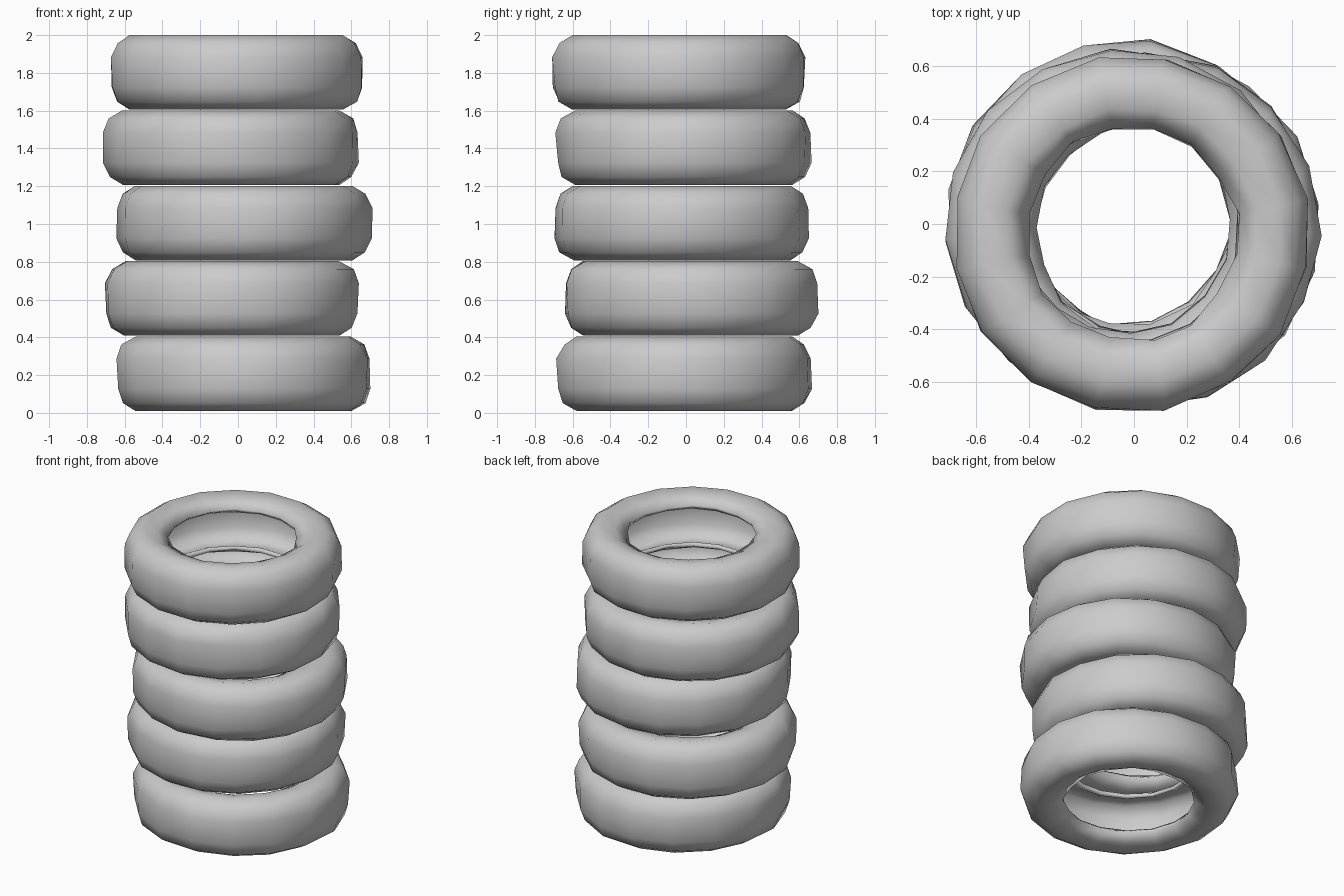
import bpy, bmesh, math, random

if "Cube" in bpy.data.objects:
    bpy.data.objects.remove(bpy.data.objects["Cube"])

random.seed(4)
SIDES = 16

# Closed cross-section of one hollow tyre: (radius, height from tyre middle, jitter)
upper_outer = [(0.675, 0.08, 0.008), (0.645, 0.155, 0.008), (0.575, 0.197, 0.004),
               (0.48, 0.18, 0.008), (0.405, 0.14, 0.012)]
upper_inner = [(0.42, 0.115, 0.006), (0.50, 0.155, 0.006),
               (0.575, 0.15, 0.004), (0.62, 0.08, 0.004)]
upper = upper_outer + upper_inner
PROFILE = upper + [(r, -z, j) for r, z, j in reversed(upper)]


def make_tyre(name, cx, cy, cz, turn):
    bm = bmesh.new()
    rings = []
    for i in range(SIDES):
        a = turn + 2 * math.pi * i / SIDES
        ring = []
        for r, z, j in PROFILE:
            # slightly battered rubber
            rr = r + random.uniform(-j, j)
            aa = a + random.uniform(-j, j) * 2
            ring.append(bm.verts.new((rr * math.cos(aa), rr * math.sin(aa), z)))
        rings.append(ring)
    n = len(PROFILE)
    for i in range(SIDES):
        p, q = rings[i], rings[(i + 1) % SIDES]
        for k in range(n):
            m = (k + 1) % n
            bm.faces.new((p[k], q[k], q[m], p[m]))
    bmesh.ops.recalc_face_normals(bm, faces=bm.faces[:])
    for f in bm.faces:
        f.smooth = True
    mesh = bpy.data.meshes.new(name)
    bm.to_mesh(mesh)
    bm.free()
    ob = bpy.data.objects.new(name, mesh)
    ob.location = (cx, cy, cz)
    bpy.context.collection.objects.link(ob)
    return ob


# Stack from the ground up, each tyre nudged off the axis
STACK = [(0.03, -0.01), (-0.03, 0.025), (0.03, -0.022), (-0.037, -0.012), (-0.01, -0.037)]
for i, (x, y) in enumerate(STACK):
    make_tyre(f"tyre_{i + 1}", x, y, 0.207 + i * 0.399, 0.13 + i * 0.9)
